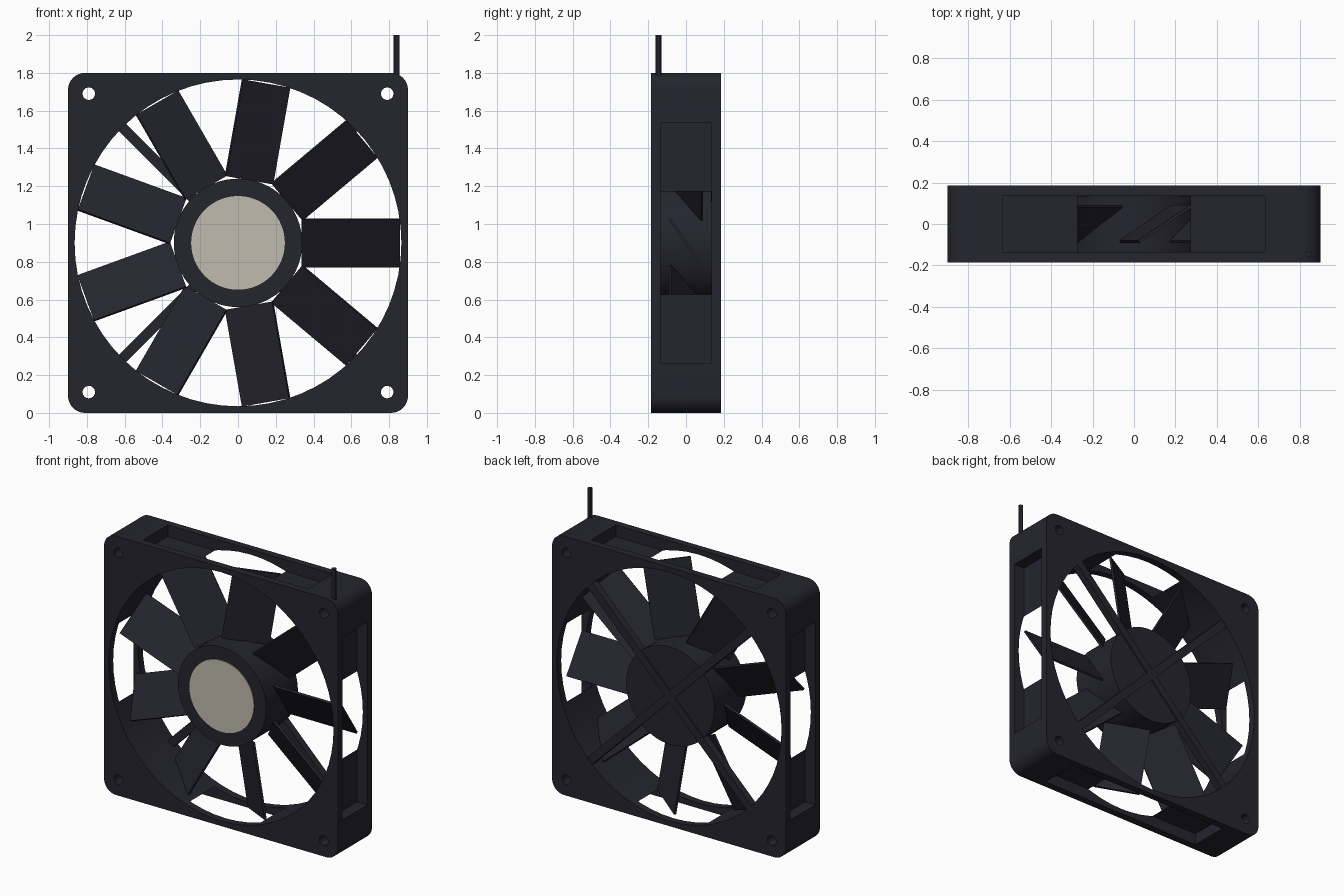
import bpy, bmesh, math
from mathutils import Matrix, Vector

if "Cube" in bpy.data.objects:
    bpy.data.objects.remove(bpy.data.objects["Cube"])

CZ = 0.9  # height of the fan axis


def material(name, rgb):
    m = bpy.data.materials.new(name)
    m.diffuse_color = (*rgb, 1)
    m.use_nodes = True
    m.node_tree.nodes["Principled BSDF"].inputs["Base Color"].default_value = m.diffuse_color
    return m


DARK = material("dark plastic", (0.018, 0.018, 0.027))
BEIGE = material("beige label", (0.53, 0.50, 0.43))


def finish(bm, name, mat, smooth=True):
    bmesh.ops.recalc_face_normals(bm, faces=bm.faces)
    me = bpy.data.meshes.new(name)
    bm.to_mesh(me)
    bm.free()
    ob = bpy.data.objects.new(name, me)
    bpy.context.collection.objects.link(ob)
    me.materials.append(mat)
    if smooth:
        shade(ob)
    return ob


def select(ob):
    bpy.ops.object.select_all(action='DESELECT')
    ob.select_set(True)
    bpy.context.view_layer.objects.active = ob


def shade(ob):
    select(ob)
    bpy.ops.object.shade_smooth_by_angle(angle=math.radians(30))


def disc(name, r, y0, y1, mat, x=0, z=CZ, seg=64, smooth=True):
    """Cylinder along y."""
    bm = bmesh.new()
    mx = Matrix.Translation((x, (y0 + y1) / 2, z)) @ Matrix.Rotation(math.pi / 2, 4, 'X')
    bmesh.ops.create_cone(bm, cap_ends=True, segments=seg, radius1=r, radius2=r,
                          depth=y1 - y0, matrix=mx)
    return finish(bm, name, mat, smooth)


def box(name, size, mx, mat):
    bm = bmesh.new()
    bmesh.ops.create_cube(bm, size=1, matrix=mx @ Matrix.Diagonal((*size, 1)))
    return finish(bm, name, mat, False)


def spin(deg):
    """Turn about the fan axis, counter-clockwise seen from the front."""
    return Matrix.Translation((0, 0, CZ)) @ Matrix.Rotation(-math.radians(deg), 4, 'Y')


# Frame: rounded square prism
bm = bmesh.new()
R, H = 0.09, 0.9
pts = []
for k, (sx, sz) in enumerate([(1, 1), (-1, 1), (-1, -1), (1, -1)]):
    for i in range(9):
        a = math.radians(90 * k + 90 * i / 8)
        pts.append((sx * (H - R) + R * math.cos(a), -0.186, CZ + sz * (H - R) + R * math.sin(a)))
face = bm.faces.new([bm.verts.new(p) for p in pts])
ext = bmesh.ops.extrude_face_region(bm, geom=[face])
bmesh.ops.translate(bm, verts=[v for v in ext['geom'] if isinstance(v, bmesh.types.BMVert)],
                    vec=(0, 0.372, 0))
frame = finish(bm, "frame", DARK, False)

# Cutters: air opening, screw holes, side pockets
cutters = [disc("opening_cutter", 0.865, -0.5, 0.5, DARK, smooth=False)]
for sx in (-1, 1):
    for sz in (-1, 1):
        cutters.append(disc("screw_hole_cutter", 0.033, -0.5, 0.5, DARK,
                            sx * 0.79, CZ + sz * 0.79, 24, False))
for k in range(4):
    cutters.append(box("pocket_cutter", (0.2, 0.272, 1.27),
                       spin(90 * k) @ Matrix.Translation((0.92, 0, 0)), DARK))
for c in cutters:
    c.hide_render = True
    mod = frame.modifiers.new("cut", 'BOOLEAN')
    mod.operation = 'DIFFERENCE'
    mod.solver = 'EXACT'
    mod.object = c
    select(frame)
    bpy.ops.object.modifier_apply(modifier=mod.name)
for c in cutters:
    bpy.data.objects.remove(c, do_unlink=True)
shade(frame)

# Hub, motor plate and label
disc("hub", 0.34, -0.175, 0.12, DARK)
disc("motor_plate", 0.34, 0.12, 0.172, DARK)
disc("hub_label", 0.248, -0.180, -0.174, BEIGE)

# Rear struts crossing diagonally
for i, deg in enumerate((45, 135)):
    box(f"rear_strut_{i + 1}", (1.76, 0.05, 0.055),
        spin(deg) @ Matrix.Translation((0, 0.157, 0)), DARK)

# Nine pitched blades, leading edge to the front
for k in range(9):
    mx = spin(40 * k) @ Matrix.Translation((0.597, 0, 0)) @ Matrix.Rotation(math.radians(34), 4, 'X')
    box(f"blade_{k + 1}", (0.52, 0.014, 0.305), mx, DARK)

# Cable
bm = bmesh.new()
bmesh.ops.create_cone(bm, cap_ends=True, segments=12, radius1=0.016, radius2=0.016, depth=0.22,
                      matrix=Matrix.Translation((0.84, -0.145, 1.89)))
finish(bm, "cable", DARK)
